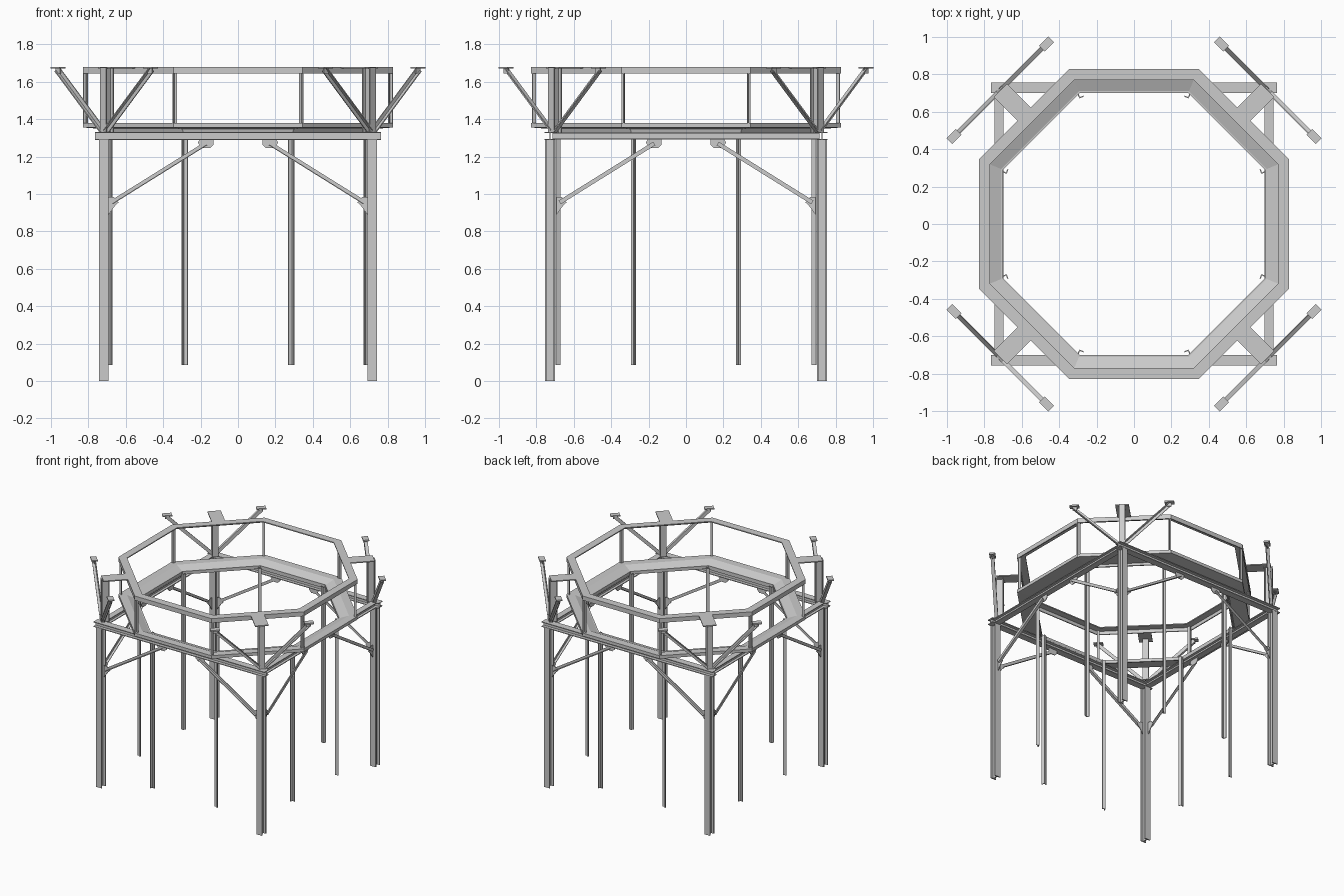
import bpy, bmesh, math
from mathutils import Vector

if "Cube" in bpy.data.objects:
    bpy.data.objects.remove(bpy.data.objects["Cube"])


def finish(bm, name, mirror=False):
    bmesh.ops.recalc_face_normals(bm, faces=bm.faces)
    me = bpy.data.meshes.new(name)
    bm.to_mesh(me)
    bm.free()
    ob = bpy.data.objects.new(name, me)
    bpy.context.collection.objects.link(ob)
    if mirror:
        m = ob.modifiers.new("mirror", 'MIRROR')
        m.use_axis = (True, True, False)
        m.use_mirror_merge = False
    return ob


def sweep(name, p0, p1, profile, up=(0, 0, 1), mirror=True):
    """Extrude a flat profile (side, up) from p0 to p1."""
    p0, p1 = Vector(p0), Vector(p1)
    d = (p1 - p0).normalized()
    s = d.cross(Vector(up)).normalized()
    u = s.cross(d)
    bm = bmesh.new()
    f = bm.faces.new([bm.verts.new(p0 + s * a + u * b) for a, b in profile])
    r = bmesh.ops.extrude_face_region(bm, geom=[f], use_keep_orig=True)
    bmesh.ops.translate(bm, vec=p1 - p0, verts=[v for v in r['geom'] if isinstance(v, bmesh.types.BMVert)])
    return finish(bm, name, mirror)


def octagon(name, profile):
    """Closed eight-sided ring from an (apothem, z) profile."""
    bm = bmesh.new()
    loops = []
    for i in range(8):
        a = math.radians(22.5 + 45 * i)
        k = 1 / math.cos(math.pi / 8)
        loops.append([bm.verts.new((r * k * math.cos(a), r * k * math.sin(a), z)) for r, z in profile])
    n = len(profile)
    for i in range(8):
        A, B = loops[i], loops[(i + 1) % 8]
        for j in range(n):
            bm.faces.new((A[j], A[(j + 1) % n], B[(j + 1) % n], B[j]))
    return finish(bm, name)


def rect(w, h):
    return [(-w/2, -h/2), (w/2, -h/2), (w/2, h/2), (-w/2, h/2)]


def ibeam(w, h, t):
    a, b, c = w / 2, h / 2, t / 2
    return [(-a, -b), (a, -b), (a, -b + t), (c, -b + t), (c, b - t), (a, b - t),
            (a, b), (-a, b), (-a, b - t), (-c, b - t), (-c, -b + t), (-a, -b + t)]


def angle(s, t):
    h = s / 2
    return [(-h, -h), (h, -h), (h, -h + t), (-h + t, -h + t), (-h + t, h), (-h, h)]


# corner columns
C = 0.718
sweep("column", (C, 0.727, 0), (C, 0.727, 1.29), ibeam(0.05, 0.055, 0.008), (0, 1, 0))

# perimeter beams
for s in (-1, 1):
    sweep("long_beam", (-0.765, s * 0.728, 1.31), (0.765, s * 0.728, 1.31), ibeam(0.055, 0.042, 0.006), mirror=False)
    sweep("cross_beam", (s * 0.722, -0.715, 1.31), (s * 0.722, 0.715, 1.31), ibeam(0.048, 0.04, 0.006), mirror=False)

# knee braces and gusset plates on every side
low = [(0.692, 0.89), (0.692, 0.985), (0.665, 0.985), (0.638, 0.955), (0.655, 0.94)]
top = [(0.13, 1.29), (0.205, 1.29), (0.215, 1.275), (0.195, 1.245), (0.15, 1.245), (0.13, 1.265)]
for tag, place in (("front", lambda q, o: (q[0], 0.725 + o, q[1])),
                   ("side", lambda q, o: (0.72 + o, q[0], q[1]))):
    sweep(tag + "_knee_brace", place((0.675, 0.955), 0.008), place((0.17, 1.27), 0.008), angle(0.022, 0.005))
    for part, pts in (("column_gusset", low), ("beam_gusset", top)):
        bm = bmesh.new()
        f = bm.faces.new([bm.verts.new(place(q, -0.003)) for q in pts])
        r = bmesh.ops.extrude_face_region(bm, geom=[f], use_keep_orig=True)
        off = Vector(place((0, 0), 0.003)) - Vector(place((0, 0), -0.003))
        bmesh.ops.translate(bm, vec=off, verts=[v for v in r['geom'] if isinstance(v, bmesh.types.BMVert)])
        finish(bm, tag + "_" + part, True)

# octagonal deck and top rail
octagon("deck_ring", [(0.70, 1.33), (0.71, 1.33), (0.715, 1.347), (0.822, 1.355), (0.83, 1.355),
                      (0.83, 1.38), (0.77, 1.38), (0.71, 1.355), (0.70, 1.355)])
octagon("top_rail", [(0.83, 1.645), (0.83, 1.68), (0.77, 1.68), (0.77, 1.672), (0.822, 1.672), (0.822, 1.645)])

# thin legs and rail posts at the octagon corners
for x, y in ((0.285, 0.688), (0.688, 0.285)):
    sweep("thin_leg", (x, y, 0.085), (x, y, 1.345), angle(0.026, 0.006), (x, y, 0))
for x, y in ((0.338, 0.815), (0.815, 0.338)):
    sweep("rail_post", (x, y, 1.37), (x, y, 1.675), angle(0.02, 0.005), (x, y, 0))

# upper corner posts, turned to face the centre, with top plate
D = Vector((1, 1, 0)).normalized()
P = Vector((0.70, 0.70, 0))
Z = Vector((0, 0, 1))
sweep("upper_post", P + Z * 1.33, P + Z * 1.675, ibeam(0.045, 0.06, 0.007), D)
sweep("post_top_plate", D * 0.80 + Z * 1.676, D * 1.01 + Z * 1.676, rect(0.10, 0.008))

# outrigger struts with end pads
base = Vector((0.715, 0.715, 1.335))
T = Vector((1, -1, 0)).normalized()
for s in (-1, 1):
    tip = base + T * s * 0.355 + Z * 0.33
    sweep("strut", base + T * s * 0.01, tip, angle(0.026, 0.006), D)
    pad = base + T * s * 0.35
    pad.z = 1.675
    sweep("strut_pad", pad - T * s * 0.035, pad + T * s * 0.035, rect(0.045, 0.01))
    sweep("strut_pad_web", pad - T * s * 0.02 - Z * 0.015, pad + T * s * 0.015 - Z * 0.015, rect(0.006, 0.03))
